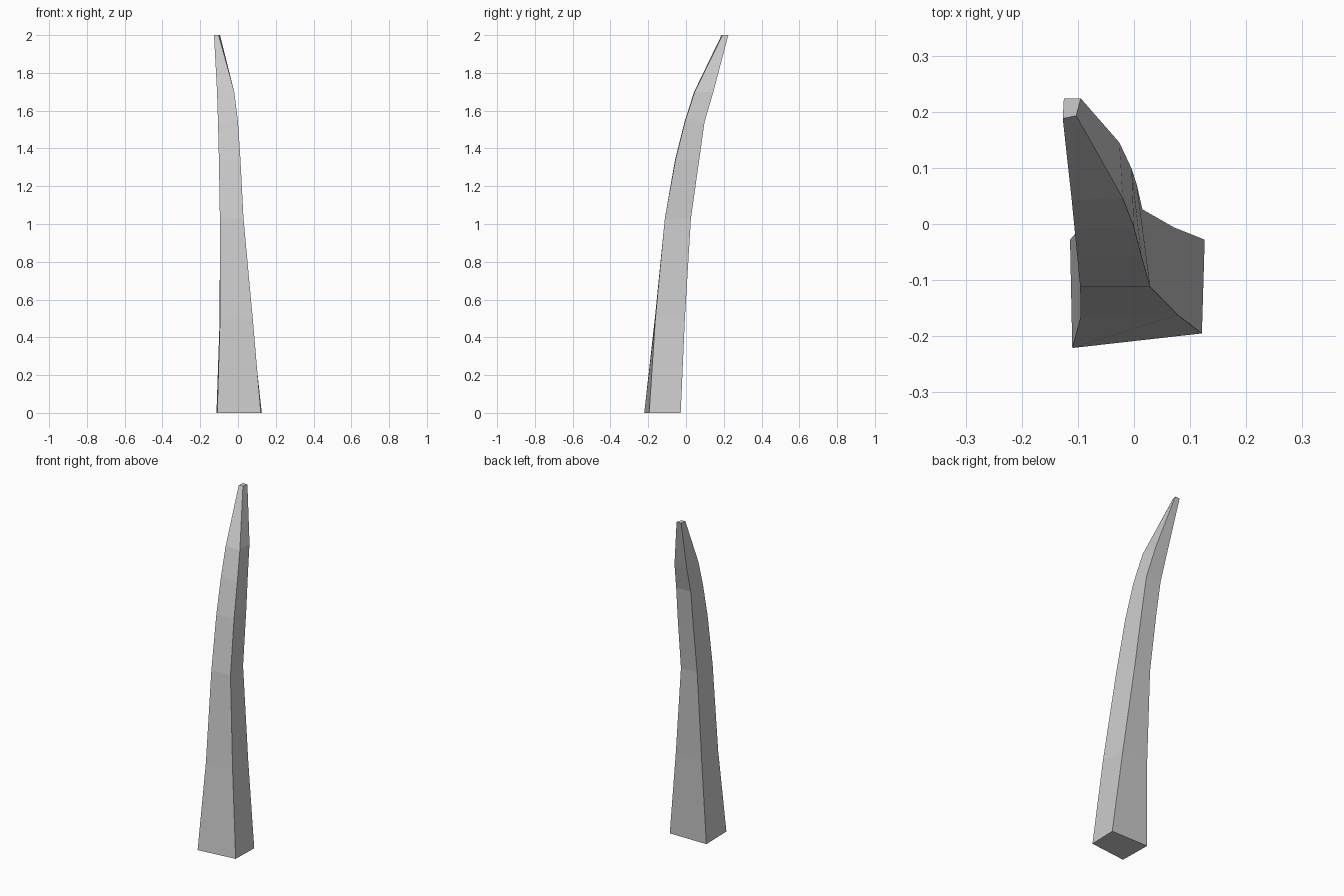
import bpy, bmesh

# Each level: height, then (x, y) of front-left, front-right, back-right, back-left corners
levels = [
    (0.00, (-0.110, -0.221), (0.121, -0.195), (0.126, -0.028), (-0.114, -0.028)),
    (0.50, (-0.095, -0.165), (0.078, -0.162), (0.071, -0.006), (-0.097, -0.008)),
    (1.03, (-0.096, -0.112), (0.029, -0.112), (0.015, 0.026), (-0.090, 0.024)),
    (1.34, (-0.101, -0.058), (0.013, -0.056), (0.005, 0.070), (-0.094, 0.068)),
    (1.54, (-0.106, -0.008), (0.000, -0.006), (-0.004, 0.098), (-0.100, 0.098)),
    (1.70, (-0.111, 0.043), (-0.020, 0.046), (-0.026, 0.145), (-0.106, 0.145)),
    (2.00, (-0.127, 0.188), (-0.103, 0.193), (-0.095, 0.224), (-0.125, 0.224)),
]

# Curved four-sided tapering spike, lofted through the levels
bm = bmesh.new()
rings = [[bm.verts.new((x, y, z)) for x, y in pts] for z, *pts in levels]
for low, high in zip(rings, rings[1:]):
    for i in range(4):
        j = (i + 1) % 4
        bm.faces.new((low[i], low[j], high[j], high[i]))
# End caps
bm.faces.new(rings[0][::-1])
bm.faces.new(rings[-1])
bmesh.ops.recalc_face_normals(bm, faces=bm.faces)

mesh = bpy.data.meshes.new("curved_spike")
bm.to_mesh(mesh)
bm.free()
spike = bpy.data.objects.new("curved_spike", mesh)
bpy.context.collection.objects.link(spike)
